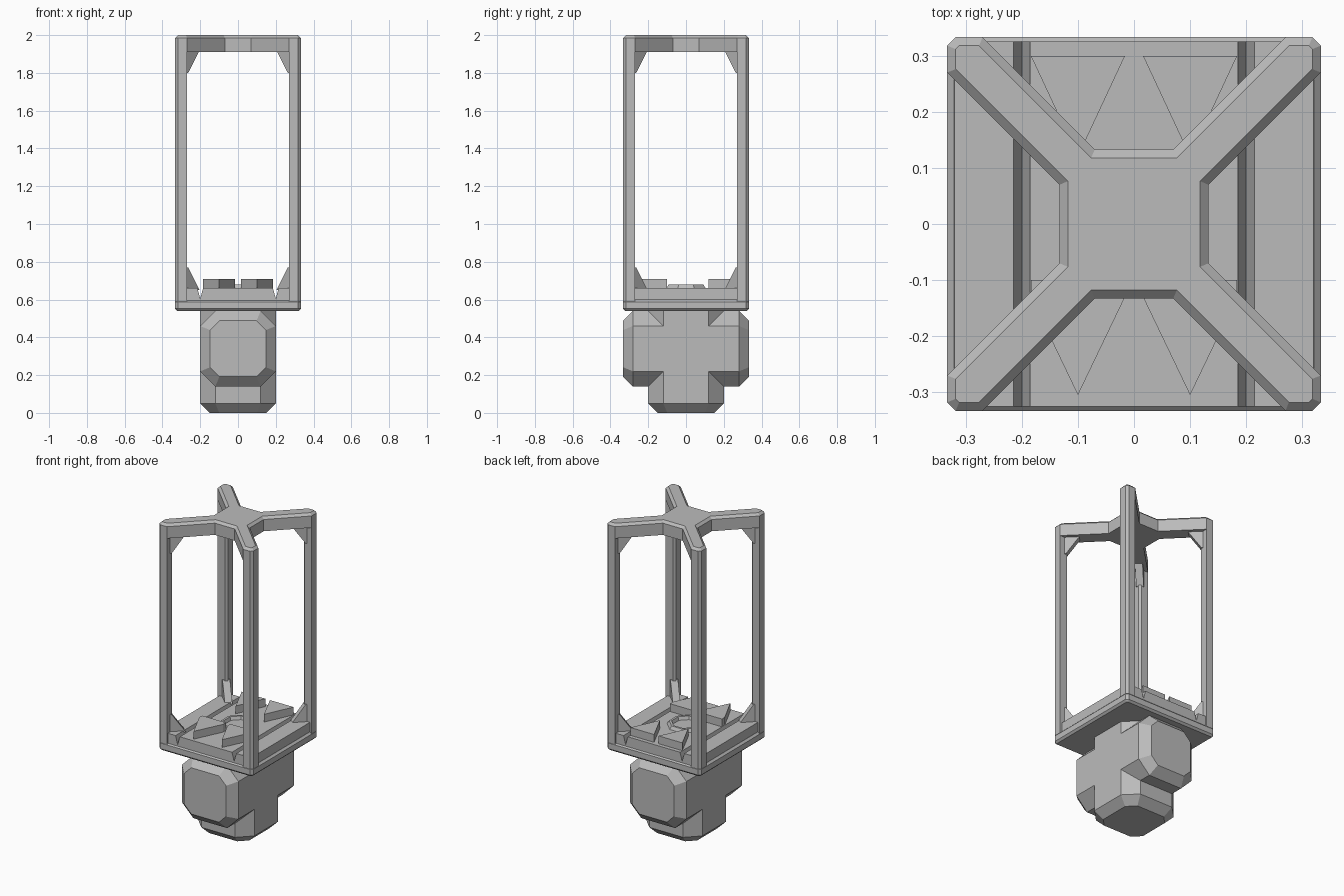
import bpy, bmesh
from math import pi, cos, sin
from mathutils import Matrix, Vector

cube = bpy.data.objects.get("Cube")
if cube:
    bpy.data.objects.remove(cube, do_unlink=True)

grey = bpy.data.materials.new("plain grey")
grey.use_nodes = True
grey.diffuse_color = (0.5, 0.5, 0.5, 1)
grey.node_tree.nodes["Principled BSDF"].inputs["Base Color"].default_value = (0.5, 0.5, 0.5, 1)


def finish(name, bm):
    bmesh.ops.recalc_face_normals(bm, faces=bm.faces)
    mesh = bpy.data.meshes.new(name)
    bm.to_mesh(mesh)
    bm.free()
    mesh.materials.append(grey)
    ob = bpy.data.objects.new(name, mesh)
    bpy.context.collection.objects.link(ob)
    return ob


def prism(name, outline, low, high, top=0, bottom=0, matrix=Matrix()):
    """Extrude an outline along z, with optional bevels round its two ends."""
    bm = bmesh.new()
    base = bm.faces.new([bm.verts.new((x, y, low)) for x, y in outline])
    side = bmesh.ops.extrude_face_region(bm, geom=[base])
    bmesh.ops.translate(bm, vec=(0, 0, high - low),
                        verts=[v for v in side["geom"] if isinstance(v, bmesh.types.BMVert)])
    bmesh.ops.recalc_face_normals(bm, faces=bm.faces)
    for size, level in ((top, high), (bottom, low)):
        if size:
            rim = [e for e in bm.edges if all(abs(v.co.z - level) < 1e-5 for v in e.verts)]
            bmesh.ops.bevel(bm, geom=rim, offset=size, segments=1, affect='EDGES')
    bm.transform(matrix)
    return finish(name, bm)


def cut_square(half, cut):
    pts = []
    for sx, sy in ((1, 1), (-1, 1), (-1, -1), (1, -1)):
        pair = [(sx * half, sy * (half - cut)), (sx * (half - cut), sy * half)]
        pts += pair if sx * sy > 0 else pair[::-1]
    return pts


# Lower body: an upright block crossed by a block running front to back
octagon = cut_square(0.2, 0.08)
prism("body_block", octagon, 0, 0.545, bottom=0.05)
along_y = Matrix.Translation((0, 0, 0.34)) @ Matrix.Rotation(pi / 2, 4, 'X')
prism("body_cross_block", octagon, -0.333, 0.333, top=0.052, bottom=0.052, matrix=along_y)

# Base plate
prism("base_plate", cut_square(0.333, 0.015), 0.54, 0.6, top=0.012, bottom=0.012)

# Deck of three strips parted by V grooves
deck = [(-0.32, 0.59), (0.32, 0.59), (0.32, 0.66), (0.215, 0.66), (0.2, 0.605), (0.185, 0.66),
        (-0.185, 0.66), (-0.2, 0.605), (-0.215, 0.66), (-0.32, 0.66)]
prism("deck", deck, -0.325, 0.325, matrix=Matrix.Rotation(pi / 2, 4, 'X'))

# Ring in the middle of the deck
bm = bmesh.new()
rings = [[bm.verts.new((r * cos(i * pi / 4 + pi / 8), r * sin(i * pi / 4 + pi / 8), z)) for i in range(8)]
         for r, z in ((0.115, 0.655), (0.1, 0.68), (0.085, 0.68), (0.075, 0.655))]
for a, b in zip(rings, rings[1:]):
    for i in range(8):
        j = (i + 1) % 8
        bm.faces.new((a[i], a[j], b[j], b[i]))
finish("deck_ring", bm)

# Raised wedges pointing to the front
for side, x in (("left", 0.1), ("right", -0.1)):
    prism("back_wedge_" + side, [(x - 0.084, 0.3), (x, 0.12), (x + 0.084, 0.3)], 0.65, 0.71)
    prism("front_wedge_" + side, [(x, -0.305), (x + 0.084, -0.13), (x + 0.084, -0.1),
                                  (x - 0.084, -0.1), (x - 0.084, -0.13)], 0.65, 0.71)

# Corner posts with diagonal gussets at both ends
post = [(0.333, 0.27), (0.333, 0.318), (0.318, 0.333), (0.27, 0.333), (0.27, 0.282), (0.282, 0.27)]
for k, corner in enumerate(("back_left", "back_right", "front_right", "front_left")):
    turn = Matrix.Rotation(k * pi / 2, 4, 'Z')
    prism("post_" + corner, post, 0.59, 1.93, matrix=turn)
    for end, near, far in (("lower", 0.65, 0.77), ("upper", 1.92, 1.8)):
        bm = bmesh.new()
        radial = [(0.31, near), (0.345, near), (0.42, near), (0.42, far), (0.395, far)]
        faces = [[bm.verts.new((d, w, z)) for d, z in radial] for w in (-0.022, 0.022)]
        for f in faces:
            bm.faces.new(f)
        for i in range(5):
            j = (i + 1) % 5
            bm.faces.new((faces[0][i], faces[0][j], faces[1][j], faces[1][i]))
        bm.transform(turn @ Matrix.Rotation(pi / 4, 4, 'Z'))
        finish("gusset_" + end + "_" + corner, bm)

# Top cross of four diagonal arms
quarter = [(0.133, 0.07), (0.333, 0.27), (0.333, 0.318), (0.318, 0.333), (0.27, 0.333), (0.07, 0.133)]
cross = []
for k in range(4):
    turn = Matrix.Rotation(k * pi / 2, 2)
    cross += [tuple(turn @ Vector(p)) for p in quarter]
prism("top_cross", cross, 1.91, 2.0, top=0.015)
